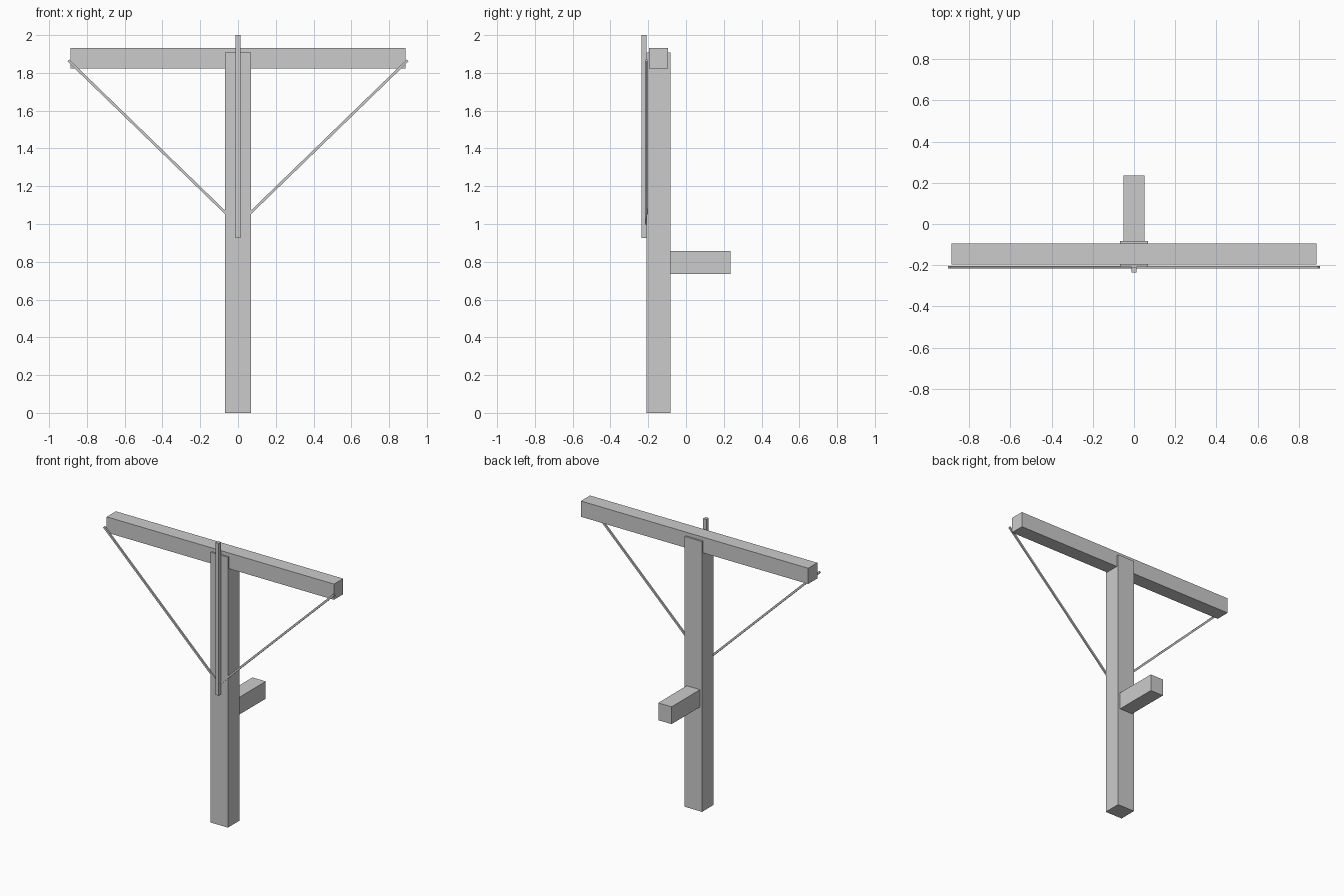
import bpy
import math

if "Cube" in bpy.data.objects:
    bpy.data.objects.remove(bpy.data.objects["Cube"])


def box(name, lo, hi):
    """Axis-aligned box between two corners."""
    bpy.ops.mesh.primitive_cube_add(size=1, location=[(a + b) / 2 for a, b in zip(lo, hi)])
    ob = bpy.context.object
    ob.name = name
    ob.scale = [b - a for a, b in zip(lo, hi)]
    return ob


# upright post, crossbar and rear arm
box("post", (-0.068, -0.209, 0), (0.068, -0.082, 1.907))
box("crossbar", (-0.887, -0.197, 1.822), (0.887, -0.095, 1.933))
box("rear_arm", (-0.052, -0.085, 0.736), (0.052, 0.235, 0.858))

# thin vertical strip on the front of the post
box("front_strip", (-0.013, -0.235, 0.926), (0.013, -0.208, 2.0))

# diagonal braces from the post to the crossbar ends
x0, z0, x1, z1 = 0.005, 1.0, 0.898, 1.866
length = math.hypot(x1 - x0, z1 - z0)
for side, label in ((-1, "left"), (1, "right")):
    bpy.ops.mesh.primitive_cube_add(size=1, location=(side * (x0 + x1) / 2, -0.210, (z0 + z1) / 2))
    brace = bpy.context.object
    brace.name = label + "_brace"
    brace.scale = (length, 0.011, 0.014)
    brace.rotation_euler.y = -side * math.atan2(z1 - z0, x1 - x0)
